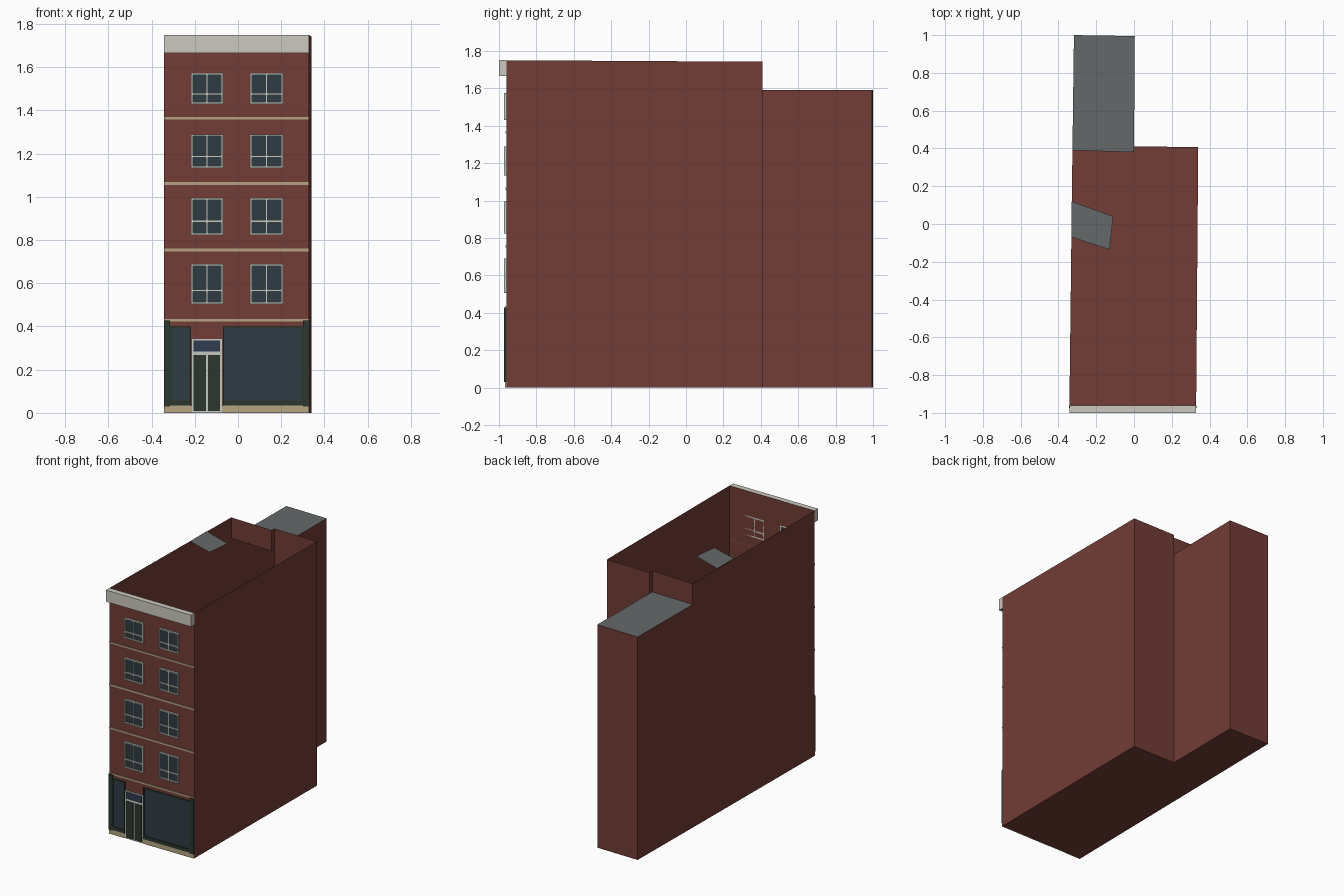
import bpy
import bmesh

if "Cube" in bpy.data.objects:
    bpy.data.objects.remove(bpy.data.objects["Cube"], do_unlink=True)


def material(name, hex_code):
    """One flat colour, given as sRGB hex and stored linear."""
    channels = [int(hex_code[i:i + 2], 16) / 255 for i in (0, 2, 4)]
    rgba = [((c + 0.055) / 1.055) ** 2.4 for c in channels] + [1]
    mat = bpy.data.materials.new(name)
    mat.use_nodes = True
    mat.diffuse_color = rgba
    mat.node_tree.nodes["Principled BSDF"].inputs["Base Color"].default_value = rgba
    return mat


BRICK = material("red brick", "723C36")
SLATE = material("grey roofing", "646969")
STONE = material("pale cornice stone", "CBC9BF")
SAND = material("sand trim", "B7A583")
FRAME = material("pale window frame", "C3C8C0")
GLASS = material("dark glass", "2F3B43")
SKYGLASS = material("blue door glass", "303C50")
GREEN = material("dark green paint", "2B372F")

WALL_Y = -0.96
TOP, BACK_TOP, ANNEX_TOP = 1.75, 1.742, 1.592


def finish(name, bm, mats):
    mesh = bpy.data.meshes.new(name)
    bm.to_mesh(mesh)
    bm.free()
    for mat in mats:
        mesh.materials.append(mat)
    obj = bpy.data.objects.new(name, mesh)
    bpy.context.collection.objects.link(obj)
    return obj


def add_box(bm, x0, x1, z0, z1, depth, slot=0):
    """Block standing out from the street wall by depth."""
    y0 = WALL_Y - depth
    v = [bm.verts.new((x, y, z)) for z in (z0, z1)
         for x, y in ((x0, y0), (x1, y0), (x1, WALL_Y), (x0, WALL_Y))]
    faces = [(v[3], v[2], v[1], v[0]), (v[4], v[5], v[6], v[7])]
    for i in range(4):
        j = (i + 1) % 4
        faces.append((v[i], v[j], v[j + 4], v[i + 4]))
    for f in faces:
        bm.faces.new(f).material_index = slot


def box(name, mat, *dims):
    bm = bmesh.new()
    add_box(bm, *dims)
    return finish(name, bm, [mat])


def add_wall(bm, p, q, bottom, top_p, top_q):
    corners = ((*p, bottom), (*q, bottom), (*q, top_q), (*p, top_p))
    bm.faces.new([bm.verts.new(c) for c in corners])


def sheet(name, mat, points, z):
    bm = bmesh.new()
    bm.faces.new([bm.verts.new((x, y, z)) for x, y in points])
    return finish(name, bm, [mat])


# Plan corners, counter-clockwise
front_l, front_r = (-0.342, WALL_Y), (0.329, WALL_Y)
back_r, back_mid = (0.34, 0.408), (0.0, 0.41)
jog, back_l = (0.0, 0.38), (-0.326, 0.39)
annex_r, annex_l = (0.004, 0.995), (-0.318, 1.0)

# Main walls, open at the top and into the rear annex
bm = bmesh.new()
add_wall(bm, front_l, front_r, 0, TOP, TOP)
add_wall(bm, front_r, back_r, 0, TOP, BACK_TOP)
add_wall(bm, back_r, back_mid, 0, BACK_TOP, BACK_TOP)
add_wall(bm, back_mid, jog, ANNEX_TOP, BACK_TOP, BACK_TOP)
add_wall(bm, jog, back_l, ANNEX_TOP, BACK_TOP, BACK_TOP)
add_wall(bm, back_l, front_l, 0, BACK_TOP, TOP)
finish("main_walls", bm, [BRICK])

# Rear annex
bm = bmesh.new()
for p, q in ((back_mid, annex_r), (annex_r, annex_l), (annex_l, back_l)):
    add_wall(bm, p, q, 0, ANNEX_TOP, ANNEX_TOP)
finish("annex_walls", bm, [BRICK])
sheet("annex_roof", SLATE, [jog, back_mid, annex_r, annex_l, back_l], ANNEX_TOP)

# Floor and small roof panel
outline = [front_l, front_r, back_r, back_mid, annex_r, annex_l, back_l]
sheet("floor", BRICK, outline[::-1], 0)
sheet("roof_panel", SLATE,
      [(-0.33, -0.07), (-0.13, -0.135), (-0.11, 0.04), (-0.33, 0.12)], 1.746)

# Cornice and storey bands
LEFT, RIGHT = front_l[0], front_r[0]
box("cornice", STONE, LEFT, RIGHT, 1.667, TOP, 0.04)
for i, (z0, z1) in enumerate(((0.424, 0.435), (0.748, 0.76),
                              (1.056, 1.069), (1.359, 1.37))):
    box(f"storey_band_{i + 1}", SAND, LEFT, RIGHT, z0, z1, 0.006)


def window(name, x0, x1, z0, z1, rail):
    """Glass with a frame, centre mullion and low rail."""
    bm = bmesh.new()
    w, t = 0.009, 0.005
    mid = (x0 + x1) / 2
    add_box(bm, x0 + w, x1 - w, z0 + w, z1 - w, 0.006, 1)
    for a, b in ((x0, x0 + w), (mid - t, mid + t), (x1 - w, x1)):
        add_box(bm, a, b, z0, z1, 0.014)
    for a, b in ((z0, z0 + w), (rail - t, rail + t), (z1 - w, z1)):
        add_box(bm, x0, x1, a, b, 0.0135)
    finish(name, bm, [FRAME, GLASS])


# Upper windows
for floor, (z0, z1, rail) in enumerate(((0.505, 0.69, 0.567), (0.824, 0.995, 0.887),
                                        (1.134, 1.29, 1.187), (1.43, 1.574, 1.477))):
    window(f"window_{floor + 1}_right", -0.218, -0.07, z0, z1, rail)
    window(f"window_{floor + 1}_left", 0.055, 0.208, z0, z1, rail)

# Shopfront pilasters
box("pilaster_right", GREEN, LEFT - 0.001, -0.314, 0.03, 0.427, 0.013)
box("pilaster_left", GREEN, 0.3, RIGHT + 0.001, 0.03, 0.427, 0.013)


def shop_window(name, x0, x1):
    """Green surround with a large pane."""
    bm = bmesh.new()
    w = 0.006
    add_box(bm, x0, x1, 0.034, 0.4, 0.004)
    add_box(bm, x0 + w, x1 - w, 0.058, 0.4 - w, 0.005, 1)
    for a, b in ((x0, x0 + w), (x1 - w, x1)):
        add_box(bm, a, b, 0.034, 0.4, 0.01)
    for a, b in ((0.034, 0.058), (0.4 - w, 0.4)):
        add_box(bm, x0, x1, a, b, 0.01)
    finish(name, bm, [GREEN, GLASS])


shop_window("shop_window_small", -0.314, -0.218)
shop_window("shop_window_large", -0.07, 0.3)

# Stone plinth either side of the door
box("plinth_right", SAND, LEFT, -0.214, 0, 0.034, 0.008)
box("plinth_left", SAND, -0.075, RIGHT, 0, 0.034, 0.008)

# Double door with a transom light
bm = bmesh.new()
add_box(bm, -0.214, -0.075, 0, 0.342, 0.006)
add_box(bm, -0.206, -0.083, 0.285, 0.334, 0.009, 1)
for x0 in (-0.206, -0.14):
    add_box(bm, x0, x0 + 0.057, 0.008, 0.269, 0.009, 2)
finish("entrance_door", bm, [FRAME, SKYGLASS, GREEN])
